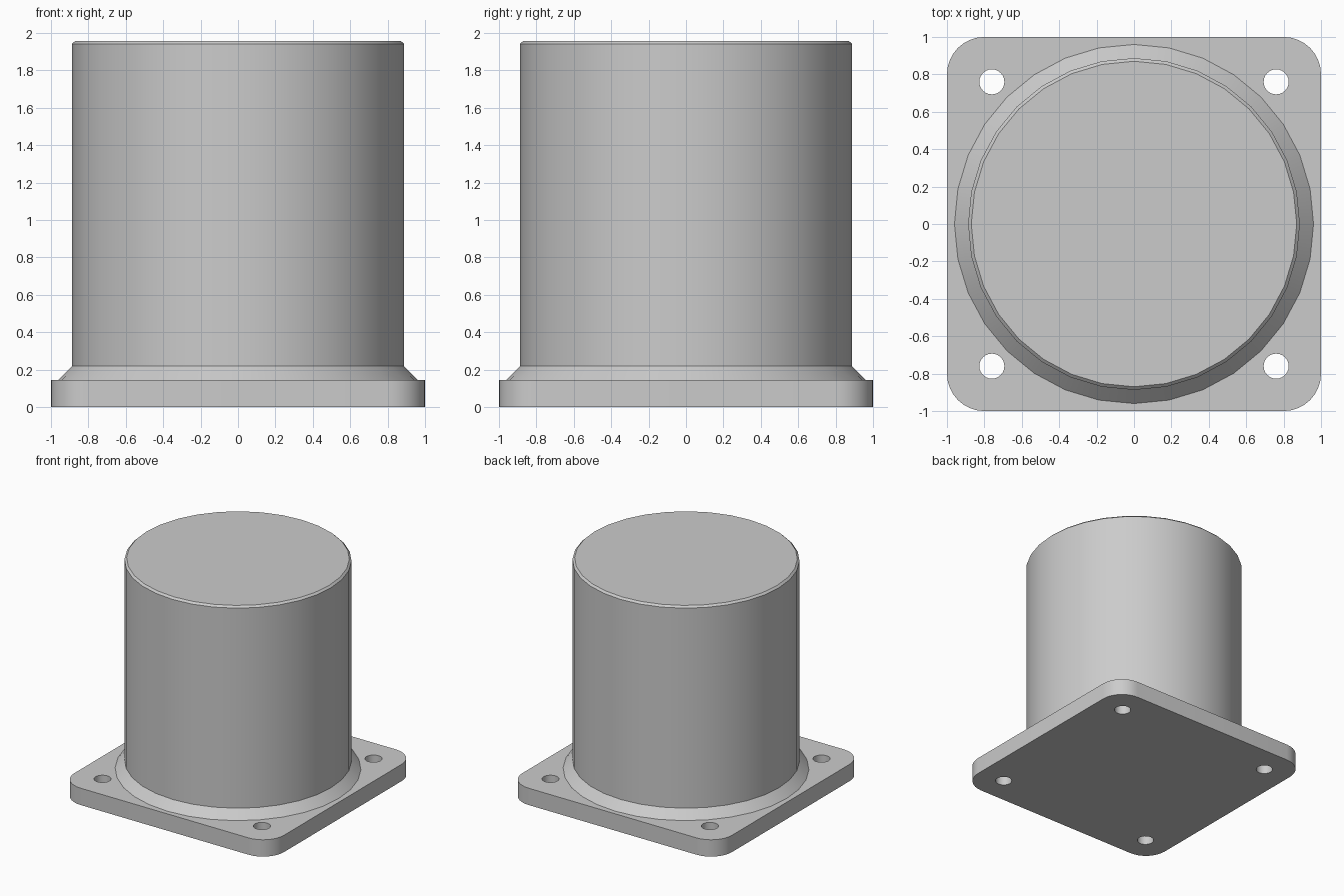
import bpy
import bmesh
from math import radians, cos, sin, tau
from mathutils import Matrix

cube = bpy.data.objects.get("Cube")
if cube:
    bpy.data.objects.remove(cube, do_unlink=True)

SIDES = 32
PLATE_TOP = 0.145
CORNER = 0.2
HOLE_POS, HOLE_RADIUS = 0.76, 0.067

grey = bpy.data.materials.new("grey metal")
grey.use_nodes = True
colour = (0.6, 0.6, 0.6, 1)
grey.diffuse_color = colour
grey.node_tree.nodes["Principled BSDF"].inputs["Base Color"].default_value = colour


def make_object(name, bm):
    bmesh.ops.recalc_face_normals(bm, faces=bm.faces)
    mesh = bpy.data.meshes.new(name)
    bm.to_mesh(mesh)
    bm.free()
    mesh.materials.append(grey)
    obj = bpy.data.objects.new(name, mesh)
    bpy.context.collection.objects.link(obj)
    return obj


def smooth(obj):
    bpy.ops.object.select_all(action='DESELECT')
    obj.select_set(True)
    bpy.context.view_layer.objects.active = obj
    bpy.ops.object.shade_smooth_by_angle(angle=radians(20))


# Square mounting plate with rounded corners
bm = bmesh.new()
outline = []
for quarter, (sx, sy) in enumerate([(1, 1), (-1, 1), (-1, -1), (1, -1)]):
    for step in range(9):
        a = tau / 4 * (quarter + step / 8)
        outline.append(bm.verts.new((sx * (1 - CORNER) + CORNER * cos(a),
                                     sy * (1 - CORNER) + CORNER * sin(a), 0)))
base = bm.faces.new(outline)
raised = bmesh.ops.extrude_face_region(bm, geom=[base], use_keep_orig=True)["geom"]
bmesh.ops.translate(bm, vec=(0, 0, PLATE_TOP),
                    verts=[v for v in raised if isinstance(v, bmesh.types.BMVert)])
plate = make_object("mounting_plate", bm)

# Four bolt holes cut through the plate
bm = bmesh.new()
for sx in (-1, 1):
    for sy in (-1, 1):
        bmesh.ops.create_cone(bm, cap_ends=True, segments=24, radius1=HOLE_RADIUS,
                              radius2=HOLE_RADIUS, depth=1,
                              matrix=Matrix.Translation((sx * HOLE_POS, sy * HOLE_POS, 0)))
cutter = make_object("bolt_hole_cutter", bm)
cut = plate.modifiers.new("bolt holes", 'BOOLEAN')
cut.operation = 'DIFFERENCE'
cut.solver = 'EXACT'
cut.object = cutter
bpy.context.view_layer.objects.active = plate
bpy.ops.object.modifier_apply(modifier=cut.name)
bpy.data.objects.remove(cutter, do_unlink=True)
smooth(plate)

# Solid round body: sloped collar, straight wall, chamfered rim
profile = [(0.96, PLATE_TOP), (0.887, 0.218), (0.887, 1.942), (0.87, 1.958)]
bm = bmesh.new()
rings = [[bm.verts.new((r * cos(tau * i / SIDES), r * sin(tau * i / SIDES), z))
          for i in range(SIDES)] for r, z in profile]
for low, high in zip(rings, rings[1:]):
    for i in range(SIDES):
        j = (i + 1) % SIDES
        bm.faces.new((low[i], low[j], high[j], high[i]))
bm.faces.new(rings[-1])
smooth(make_object("cylinder_body", bm))
